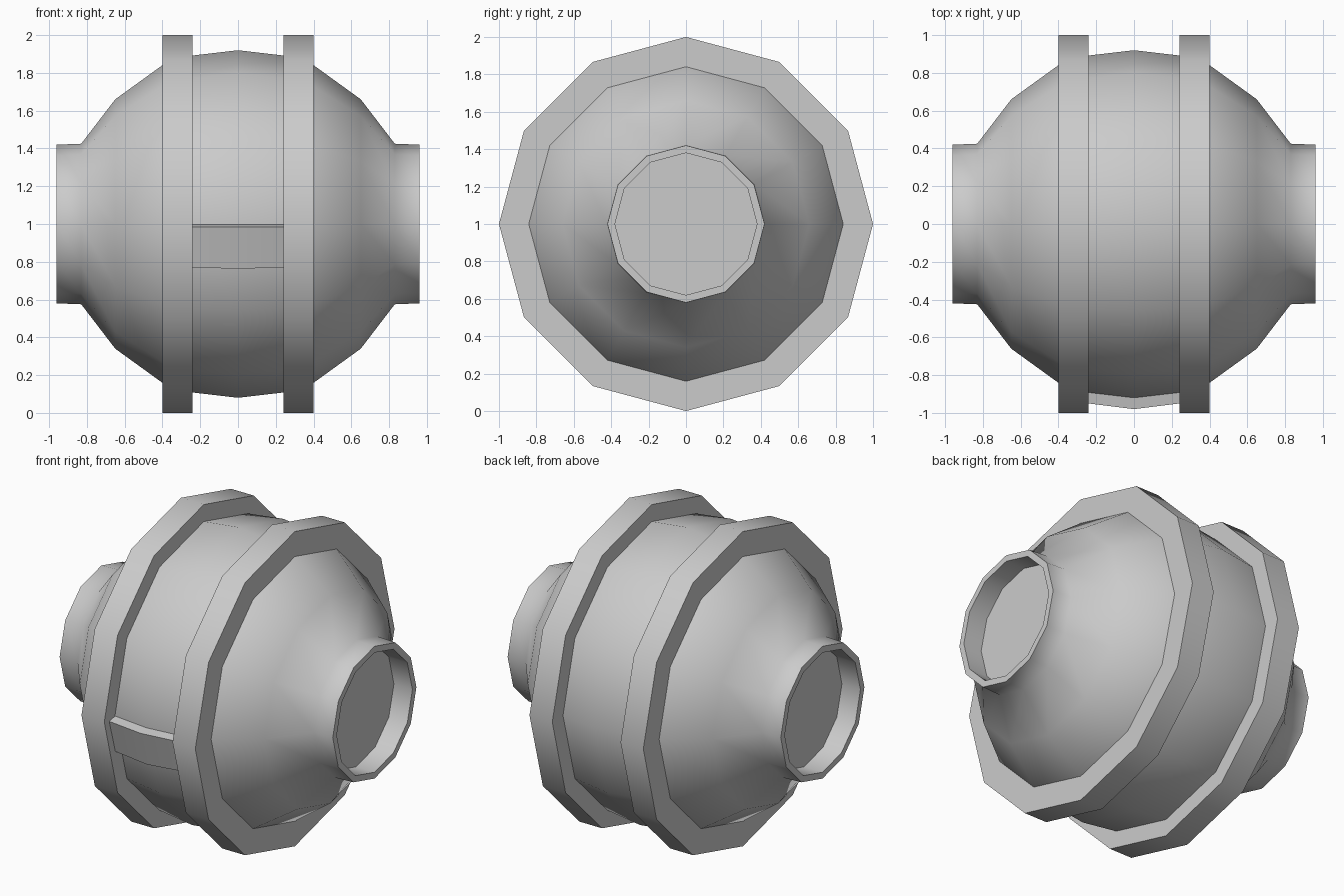
import bpy, bmesh
from math import cos, sin, radians, pi

if "Cube" in bpy.data.objects:
    bpy.data.objects.remove(bpy.data.objects["Cube"])

SIDES = 12


def finish(name, verts, faces, smooth=62):
    mesh = bpy.data.meshes.new(name)
    mesh.from_pydata(verts, [], faces)
    bm = bmesh.new()
    bm.from_mesh(mesh)
    bmesh.ops.recalc_face_normals(bm, faces=bm.faces)
    bm.to_mesh(mesh)
    bm.free()
    obj = bpy.data.objects.new(name, mesh)
    bpy.context.collection.objects.link(obj)
    bpy.ops.object.select_all(action='DESELECT')
    obj.select_set(True)
    bpy.context.view_layer.objects.active = obj
    bpy.ops.object.shade_smooth_by_angle(angle=radians(smooth))
    return obj


def lathe(name, profile, closed=False):
    """Revolve (x, radius) points around the horizontal axis at z = 1."""
    n = len(profile)
    verts = [(x, r * cos(2 * pi * i / SIDES), 1 + r * sin(2 * pi * i / SIDES))
             for x, r in profile for i in range(SIDES)]
    faces = []
    for a in range(n if closed else n - 1):
        b = (a + 1) % n
        for i in range(SIDES):
            j = (i + 1) % SIDES
            faces.append((a * SIDES + i, a * SIDES + j, b * SIDES + j, b * SIDES + i))
    if not closed:
        faces.append(tuple(range(SIDES)))
        faces.append(tuple(range((n - 1) * SIDES, n * SIDES)))
    return finish(name, verts, faces)


# Round body with a recessed neck at both ends
half = [(0.24, 0.892), (0.35, 0.877), (0.65, 0.66), (0.83, 0.425),
        (0.96, 0.42), (0.96, 0.38), (0.83, 0.38)]
lathe("body", [(-x, r) for x, r in reversed(half)] + [(0, 0.92)] + half)

# Two raised bands
for side, label in ((-1, "left"), (1, "right")):
    lathe(label + "_band", [(side * 0.24, 0.84), (side * 0.24, 1.0),
                            (side * 0.40, 1.0), (side * 0.40, 0.82)], closed=True)

# Front plate between the bands: follows half of one body facet
verts, faces = [], []
for x, outer in ((-0.24, 0.95), (0, 0.98), (0.24, 0.95)):
    lower = outer * cos(radians(15))
    a = radians(14.5)
    verts += [(x, -(outer - 0.09), 1.002), (x, -outer, 0.985),
              (x, -lower * cos(a), 1 - lower * sin(a)),
              (x, -(lower - 0.09) * cos(a), 1 - (lower - 0.09) * sin(a))]
for s in (0, 4):
    for i in range(4):
        j = (i + 1) % 4
        faces.append((s + i, s + j, s + 4 + j, s + 4 + i))
faces += [(0, 1, 2, 3), (8, 9, 10, 11)]
finish("front_plate", verts, faces, 40)
